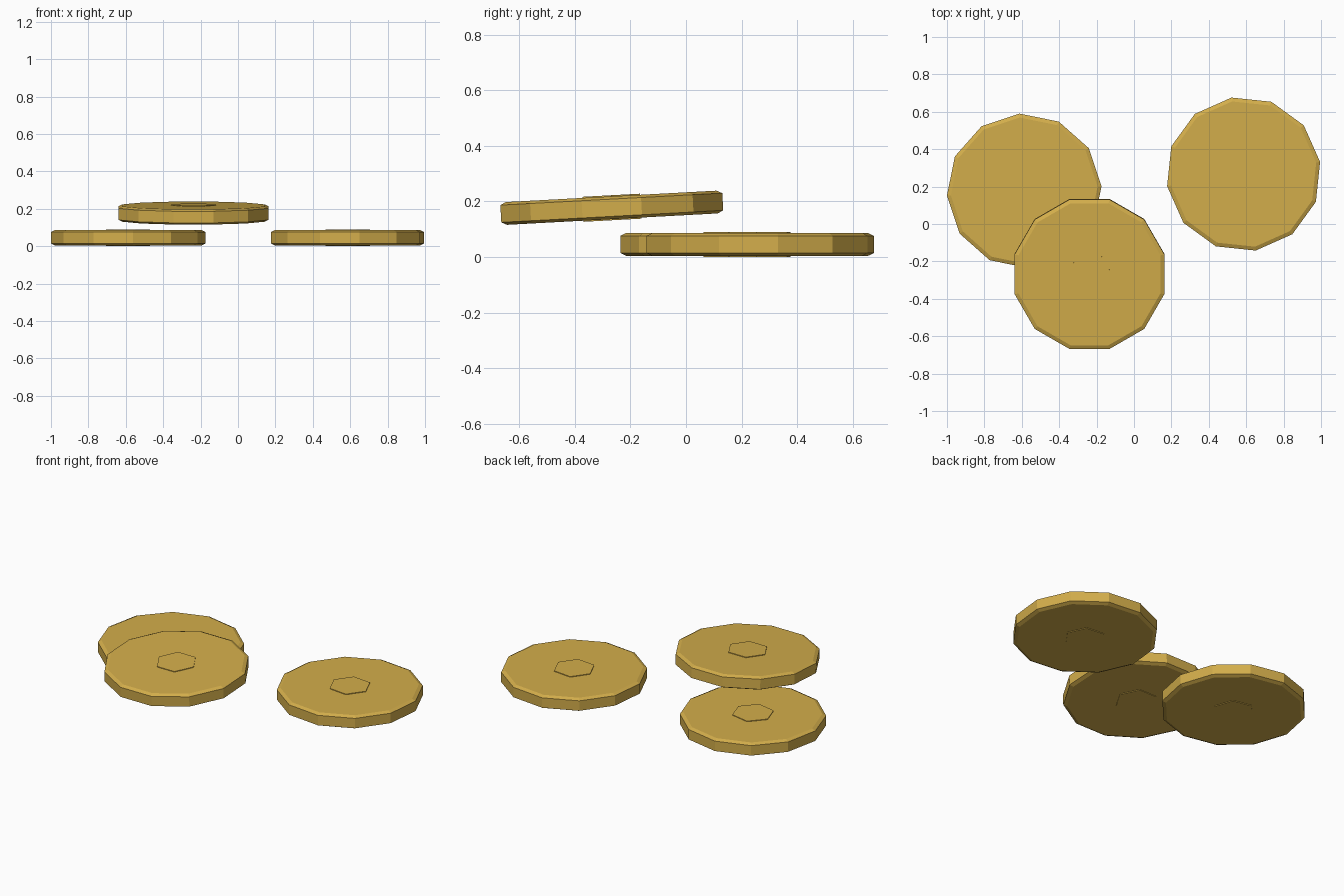
import bpy, bmesh
from math import radians, sin, cos, pi

if "Cube" in bpy.data.objects:
    bpy.data.objects.remove(bpy.data.objects["Cube"])

gold = bpy.data.materials.new("gold")
gold.diffuse_color = (0.65, 0.42, 0.07, 1)
gold.use_nodes = True
gold.node_tree.nodes["Principled BSDF"].inputs["Base Color"].default_value = gold.diffuse_color


def prism(bm, sides, rings, start):
    """Closed stack of polygon rings given as (radius, z)."""
    loops = [[bm.verts.new((r * cos(start + 2 * pi * i / sides),
                            r * sin(start + 2 * pi * i / sides), z))
              for i in range(sides)] for r, z in rings]
    bm.faces.new(loops[0][::-1])
    bm.faces.new(loops[-1])
    for a, b in zip(loops, loops[1:]):
        for i in range(sides):
            j = (i + 1) % sides
            bm.faces.new((a[i], a[j], b[j], b[i]))


def coin(name, location, tilt, spin):
    bm = bmesh.new()
    # twelve-sided chamfered disc
    prism(bm, 12, [(0.393, -0.041), (0.414, -0.031),
                   (0.414, 0.031), (0.393, 0.041)], radians(15))
    # slightly raised hexagonal stamp on each face
    for z0, z1 in ((-0.045, -0.041), (0.041, 0.045)):
        prism(bm, 6, [(0.12, z0), (0.12, z1)], 0)
    mesh = bpy.data.meshes.new(name)
    bm.to_mesh(mesh)
    bm.free()
    mesh.materials.append(gold)
    obj = bpy.data.objects.new(name, mesh)
    bpy.context.collection.objects.link(obj)
    obj.location = location
    obj.rotation_euler = (radians(tilt), 0, radians(spin))


# two coins lying flat, one leaning above the left one
coin("left_coin", (-0.587, 0.177, 0.045), 0, -11.5)
coin("right_coin", (0.586, 0.267, 0.045), 0, -6)
coin("top_coin", (-0.238, -0.267, 0.177), 3.1, 0)
